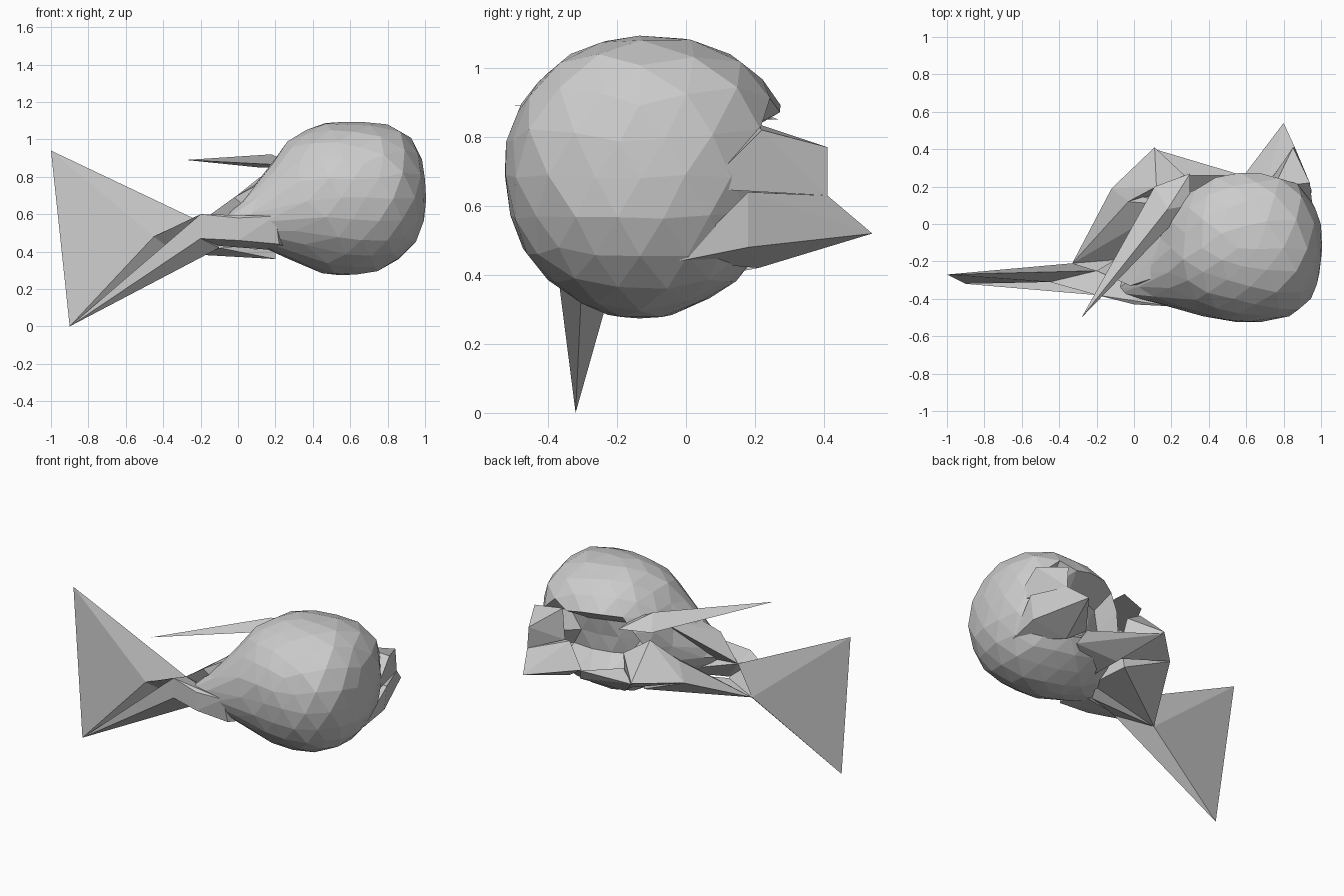
import bpy, bmesh, random
from mathutils import Vector

cube = bpy.data.objects.get("Cube")
if cube:
    bpy.data.objects.remove(cube, do_unlink=True)

grey = bpy.data.materials.new("plain grey")
grey.use_nodes = True
colour = (0.6, 0.6, 0.6, 1)
grey.diffuse_color = colour
grey.node_tree.nodes["Principled BSDF"].inputs["Base Color"].default_value = colour


def finish(name, bm):
    bmesh.ops.recalc_face_normals(bm, faces=bm.faces)
    mesh = bpy.data.meshes.new(name)
    bm.to_mesh(mesh)
    bm.free()
    mesh.materials.append(grey)
    bpy.context.scene.collection.objects.link(bpy.data.objects.new(name, mesh))


def shard(name, *points):
    """Angular closed piece spanning the given corner points."""
    bm = bmesh.new()
    for p in points:
        bm.verts.new(p)
    out = bmesh.ops.convex_hull(bm, input=bm.verts)
    loose = {g for g in out["geom_interior"] + out["geom_unused"]
             if isinstance(g, bmesh.types.BMVert) and g.is_valid}
    bmesh.ops.delete(bm, geom=list(loose), context="VERTS")
    finish(name, bm)


# Faceted body: drawn out to the neck, blunt on the right, hollowed at the back
random.seed(4)
neck_tip = Vector((-0.15, -0.37, 0.53))
neck_way = Vector((-0.82, -0.42, -0.3)).normalized()
bm = bmesh.new()
bmesh.ops.create_icosphere(bm, subdivisions=3, radius=1)
for v in bm.verts:
    d = v.co.normalized()
    pull = max(0, (d.dot(neck_way) - 0.6) / 0.4) ** 1.4
    if d.x > 0:
        ring = (d.y ** 2 + d.z ** 2) ** 0.5
        power = 3.3 + 0.9 * d.z
        d = d / (d.x ** power + ring ** power) ** (1 / power)
    jitter = Vector([random.uniform(-0.006, 0.006) for _ in range(3)])
    p = Vector((0.55 + 0.42 * d.x, -0.13 + 0.4 * d.y, 0.685 + 0.41 * d.z)) + jitter
    if d.y > 0 and d.z > 0:
        p.y += 0.12 * d.y * d.z
    if d.x > 0.9:
        p.x += 0.03 * (1 - d.y ** 2 - d.z ** 2)
    if p.y > 0.08 and 0.52 < p.z < 0.86 and 0.3 < p.x < 0.78:
        p.y -= 0.17
    v.co = p.lerp(neck_tip, pull)
finish("body", bm)

# Shared corners of the tail and neck
tail_top = (-1, -0.27, 0.94)
tail_bottom = (-0.9, -0.32, 0)
tail_fold = (-0.45, -0.31, 0.48)
rear_corner = (-0.33, -0.21, 0.39)
neck_high = (-0.2, -0.38, 0.6)
neck_low = (-0.2, -0.38, 0.47)
neck_back = (-0.2, -0.25, 0.56)
flank_corner = (-0.12, 0.19, 0.58)
flank_ridge = (-0.03, 0.12, 0.68)

# Tail blade and the arms joining it to the neck
shard("tail_blade", tail_top, tail_bottom, tail_fold, rear_corner)
shard("tail_upper_arm", tail_top, rear_corner, neck_back, tail_fold)
shard("tail_lower_arm", tail_bottom, neck_high, neck_low, (-0.1, -0.3, 0.42), rear_corner)
shard("tail_joint", tail_fold, neck_high, neck_back, rear_corner)

# Neck running into the body
shard("neck", neck_high, neck_low, neck_back, (0, -0.43, 0.58), (0, -0.43, 0.46),
      (0.2, -0.44, 0.59), (0.22, -0.42, 0.44), (0.3, -0.2, 0.4), (-0.1, -0.3, 0.43))
shard("neck_ridge", neck_back, (-0.02, -0.33, 0.69), (0.22, -0.25, 0.82),
      (0.22, 0, 0.84), (0.2, -0.3, 0.5), (0.05, -0.15, 0.7))
shard("neck_keel", (-0.1, -0.3, 0.42), rear_corner, (0.2, -0.15, 0.36), (0.2, -0.1, 0.45))

# Flank plates behind the neck
shard("flank", rear_corner, flank_corner, flank_ridge, (0.2, 0.1, 0.72),
      (0.25, -0.2, 0.42), (0.2, 0.15, 0.44))
shard("rear_flank", flank_corner, (0.11, 0.41, 0.6), (0.12, 0.2, 0.8),
      (0.27, 0.26, 0.7), (0.3, 0.2, 0.44), flank_ridge)
shard("lower_back_lip", (0.11, 0.4, 0.59), (0.27, 0.26, 0.6), (0.3, 0.2, 0.42),
      (0.58, 0.26, 0.5), (0.62, 0.21, 0.42), (0.35, 0, 0.38))

# Long thin spike
shard("long_spike", (-0.28, -0.5, 0.89), (0.11, 0.2, 0.85), (0.3, 0.27, 0.85),
      (0.18, 0.08, 0.92), (0.3, 0.1, 0.86))

# Short spikes at the back of the blunt end
shard("upper_back_spike", (0.85, 0.41, 0.77), (0.86, 0.41, 0.63), (0.94, 0.22, 0.82),
      (0.96, 0.05, 0.65), (0.75, 0.2, 0.84), (0.72, 0.22, 0.65))
shard("lower_back_spike", (0.8, 0.54, 0.52), (0.86, 0.41, 0.63), (0.95, 0.18, 0.64),
      (0.93, 0.18, 0.48), (0.58, 0.25, 0.5), (0.7, 0.2, 0.64), (0.7, 0.21, 0.42),
      (0.92, -0.02, 0.44))
